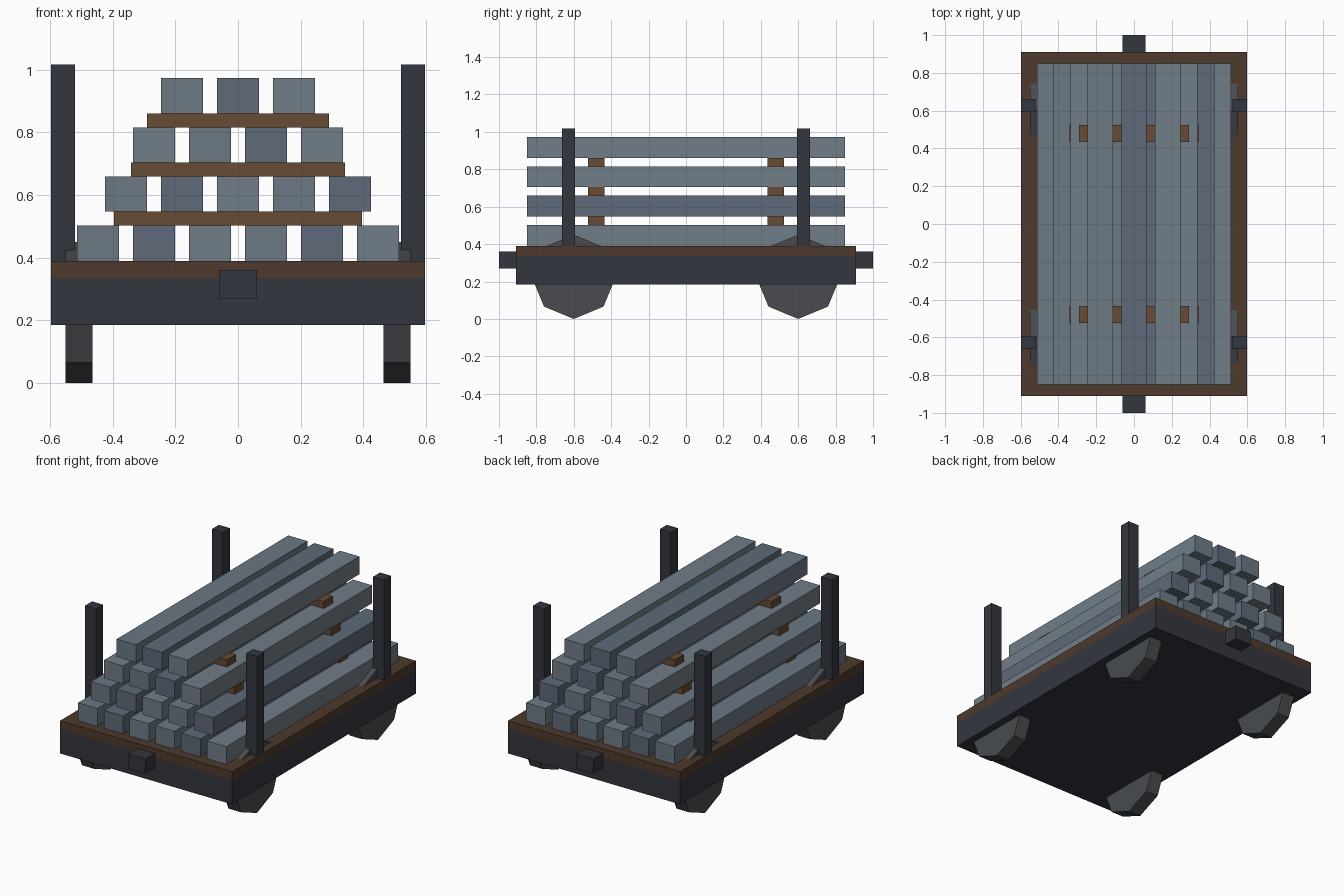
import bpy
from math import pi

if "Cube" in bpy.data.objects:
    bpy.data.objects.remove(bpy.data.objects["Cube"])


def material(name, hex_code):
    rgb = [int(hex_code[i:i + 2], 16) / 255 for i in (0, 2, 4)]
    mat = bpy.data.materials.new(name)
    mat.diffuse_color = [((c + 0.055) / 1.055) ** 2.4 if c > 0.04 else c / 12.92 for c in rgb] + [1]
    mat.use_nodes = True
    mat.node_tree.nodes["Principled BSDF"].inputs["Base Color"].default_value = mat.diffuse_color
    return mat


def box(name, x, y, z, mat):
    """Box from (min, max) ranges on each axis."""
    bpy.ops.mesh.primitive_cube_add(size=1, location=[(a + b) / 2 for a, b in (x, y, z)])
    ob = bpy.context.object
    ob.name = name
    ob.scale = [b - a for a, b in (x, y, z)]
    bpy.ops.object.transform_apply(location=False, rotation=False, scale=True)
    ob.data.materials.append(mat)
    return ob


def around(c, half):
    return (c - half, c + half)


iron = material("dark_iron", "33363F")
planks = material("deck_wood", "4D3A2C")
spacer_wood = material("spacer_wood", "664C35")
wheel_grey = material("wheel_metal", "484B4F")
steels = [material("steel_mid", "6B7883"), material("steel_dark", "5E6A78"),
          material("steel_light", "717D88")]

# Wagon bed
box("chassis", (-0.597, 0.597), (-0.91, 0.91), (0.185, 0.335), iron)
box("deck", (-0.597, 0.597), (-0.91, 0.91), (0.335, 0.39), planks)

for sy in (-1, 1):
    # Couplers at both ends
    box("coupler", (-0.06, 0.06), around(sy * 0.95, 0.05), (0.27, 0.36), iron)
    for sx in (-1, 1):
        # Corner stakes
        box("stake", around(sx * 0.559, 0.038), around(sy * 0.628, 0.035), (0.385, 1.017), iron)
        # Eight-sided wheels that poke through the deck, a corner pointing down
        bpy.ops.mesh.primitive_cylinder_add(vertices=8, radius=0.225, depth=0.086,
                                            location=(sx * 0.508, sy * 0.6, 0.225),
                                            rotation=(0, pi / 2, 0))
        wheel = bpy.context.object
        wheel.name = "wheel"
        wheel.data.materials.append(wheel_grey)

# Stacked beams, one fewer per layer, with wooden spacers between layers
PITCH, HEIGHT, LAYER = 0.179, 0.112, 0.157
spacer_half = (0.396, 0.342, 0.29)
count = 0
for row, number in enumerate((6, 5, 4, 3)):
    z = 0.39 + row * LAYER
    for i in range(number):
        x = (i - (number - 1) / 2) * PITCH
        box("beam", around(x, 0.067), (-0.85, 0.85), (z, z + HEIGHT), steels[count % 3])
        count += 1
    if row < 3:
        for sy in (-1, 1):
            box("spacer", around(0, spacer_half[row]), around(sy * 0.48, 0.045),
                (z + HEIGHT, z + LAYER), spacer_wood)
